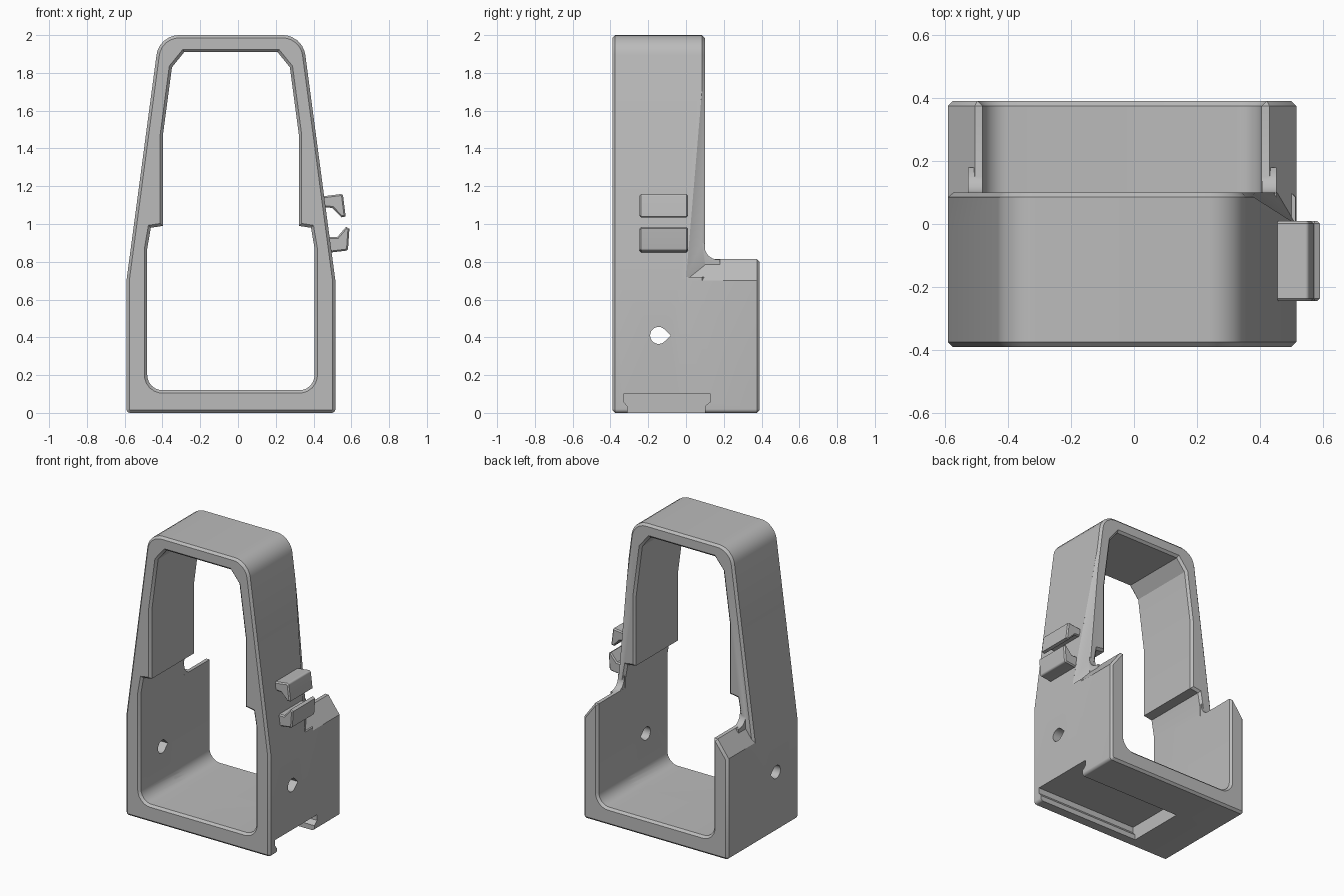
import bpy, bmesh, math
from mathutils import Vector

old = bpy.data.objects.get("Cube")
if old:
    bpy.data.objects.remove(old, do_unlink=True)

CX = -0.0375      # symmetry plane of the frame
RIM = 0.015       # softened rim width
FRONT, MID, BACK = -0.39, 0.10, 0.39

grey = bpy.data.materials.new("light_grey")
grey.use_nodes = True
grey.diffuse_color = (0.5, 0.5, 0.5, 1)
grey.node_tree.nodes["Principled BSDF"].inputs["Base Color"].default_value = (0.5, 0.5, 0.5, 1)


def rounded(points, steps=6):
    """Turn (u, w, radius) corners into a polygon with arcs."""
    out = []
    for i, (u, w, r) in enumerate(points):
        p = Vector((u, w))
        if not r:
            out.append(p)
            continue
        a = (Vector(points[i - 1][:2]) - p).normalized()
        b = (Vector(points[(i + 1) % len(points)][:2]) - p).normalized()
        half = a.angle(b) / 2
        centre = p + (a + b).normalized() * r / math.sin(half)
        reach = r / math.tan(half)
        s, e = p + a * reach - centre, p + b * reach - centre
        out += [centre + s.lerp(e, k / steps).normalized() * r for k in range(steps + 1)]
    return out


def mirrored(half):
    """Half profile, measured from the symmetry plane, to a closed profile."""
    return ([(CX + u, w, r) for u, w, r in half]
            + [(CX - u, w, r) for u, w, r in reversed(half)])


def inset(poly, d):
    """Move a counter-clockwise outline inward by d."""
    out = []
    for i, p in enumerate(poly):
        e1 = (p - poly[i - 1]).normalized()
        e2 = (poly[(i + 1) % len(poly)] - p).normalized()
        n1, n2 = Vector((-e1.y, e1.x)), Vector((-e2.y, e2.x))
        out.append(p + (n1 + n2) * d / (1 + n1.dot(n2)))
    return out


def finish(name, bm):
    bmesh.ops.recalc_face_normals(bm, faces=bm.faces)
    mesh = bpy.data.meshes.new(name)
    bm.to_mesh(mesh)
    bm.free()
    mesh.materials.append(grey)
    obj = bpy.data.objects.new(name, mesh)
    bpy.context.collection.objects.link(obj)
    return obj


def loft(name, points, stations, axis="y"):
    """Sweep a profile through (depth, inset) stations."""
    poly = rounded(points)
    bm = bmesh.new()
    rings = []
    for depth, d in stations:
        rings.append([bm.verts.new((p.x, depth, p.y) if axis == "y" else (depth, p.x, p.y))
                      for p in inset(poly, d)])
    n = len(poly)
    for r1, r2 in zip(rings, rings[1:]):
        for i in range(n):
            j = (i + 1) % n
            bm.faces.new((r1[i], r1[j], r2[j], r2[i]))
    bm.faces.new(rings[0])
    bm.faces.new(rings[-1])
    return finish(name, bm)


def soft(a, b, rim=RIM):
    """Stations for a solid with chamfered end rims."""
    return [(a, rim), (a + rim, 0), (b - rim, 0), (b, rim)]


def combine(target, tool, operation):
    mod = target.modifiers.new(operation, "BOOLEAN")
    mod.operation, mod.solver, mod.object = operation, "EXACT", tool
    bpy.context.view_layer.objects.active = target
    bpy.ops.object.modifier_apply(modifier=mod.name)
    bpy.data.objects.remove(tool, do_unlink=True)


# Tall tapered hoop with its window
hoop = [(0.553, 0, 0.02), (0.553, 0.7, 0), (0.38, 2.0, 0.12)]
window = [(0.443, 0.12, 0.08), (0.443, 0.87, 0), (0.424, 0.98, 0), (0.36, 0.99, 0),
          (0.36, 1.47, 0), (0.312, 1.83, 0), (0.247, 1.91, 0)]
frame = loft("frame", mirrored(hoop), soft(FRONT, MID))
opening = loft("opening", mirrored(window),
               [(FRONT - RIM, -2 * RIM), (FRONT + RIM, 0), (MID - RIM, 0), (MID + RIM, -2 * RIM)])
combine(frame, opening, "DIFFERENCE")

# Tapering facet on the left rear edge of the hoop
bm = bmesh.new()
for co in ((0.355, 0.10, 1.9), (0.512, 0, 0.72), (0.46, 0.10, 0.72), (0.75, 0.3, 0.72)):
    bm.verts.new(co)
bmesh.ops.convex_hull(bm, input=bm.verts)
combine(frame, finish("facet", bm), "DIFFERENCE")

# Low rear tray with chamfered wall tops
tray = [(0.443, 0.12, 0.08), (0.443, 0.815, 0), (0.468, 0.815, 0), (0.553, 0.7, 0), (0.553, 0, 0.02)]
tray_profile = mirrored(tray)[::-1]
combine(frame, loft("tray", tray_profile, soft(-0.05, BACK)), "UNION")

# Curved gussets between the hoop and the wall tops
gusset = [(0.07, 0.78, 0), (0.18, 0.78, 0), (0.18, 0.812, 0), (0.098, 0.812, 0.07),
          (0.098, 0.90, 0), (0.07, 0.90, 0)]
for side in (1, -1):
    ends = [(CX + side * 0.4435, 0), (CX + side * 0.49, 0)]
    combine(frame, loft("gusset", gusset, ends, "x"), "UNION")

# Undercut rail slot in the base, open on the left side
slot = [(-0.31, -0.05, 0), (0.10, -0.05, 0), (0.10, 0.035, 0), (0.13, 0.06, 0),
        (0.13, 0.10, 0), (-0.33, 0.10, 0), (-0.33, 0.06, 0), (-0.31, 0.035, 0)]
combine(frame, loft("slot", slot, [(-0.27, 0), (0.7, 0)], "x"), "DIFFERENCE")

# Teardrop cross hole through both walls
R = 0.045
drop = [(-0.145 + R * math.cos(math.radians(a)), 0.41 + R * math.sin(math.radians(a)), 0)
        for a in range(45, 316, 15)] + [(-0.145 + R * math.sqrt(2), 0.41, 0)]
combine(frame, loft("cross_hole", drop, [(-0.8, 0), (0.8, 0)], "x"), "DIFFERENCE")

# Two clip jaws on the left side
upper = [(0.44, 1.09, 0), (0.50, 1.085, 0), (0.548, 1.035, 0), (0.57, 1.04, 0),
         (0.555, 1.16, 0.012), (0.44, 1.145, 0)]
lower = [(0.45, 0.855, 0), (0.50, 0.85, 0), (0.582, 0.86, 0.012), (0.59, 0.975, 0),
         (0.572, 0.985, 0), (0.525, 0.93, 0), (0.45, 0.93, 0)]
parts = [frame,
         loft("upper_clip_jaw", upper, soft(-0.245, 0.01, 0.008)),
         loft("lower_clip_jaw", lower, soft(-0.245, 0.01, 0.008))]

# Smooth shading with sharp edges kept
bpy.ops.object.select_all(action="DESELECT")
for part in parts:
    part.select_set(True)
bpy.context.view_layer.objects.active = frame
bpy.ops.object.shade_smooth_by_angle(angle=math.radians(30))
